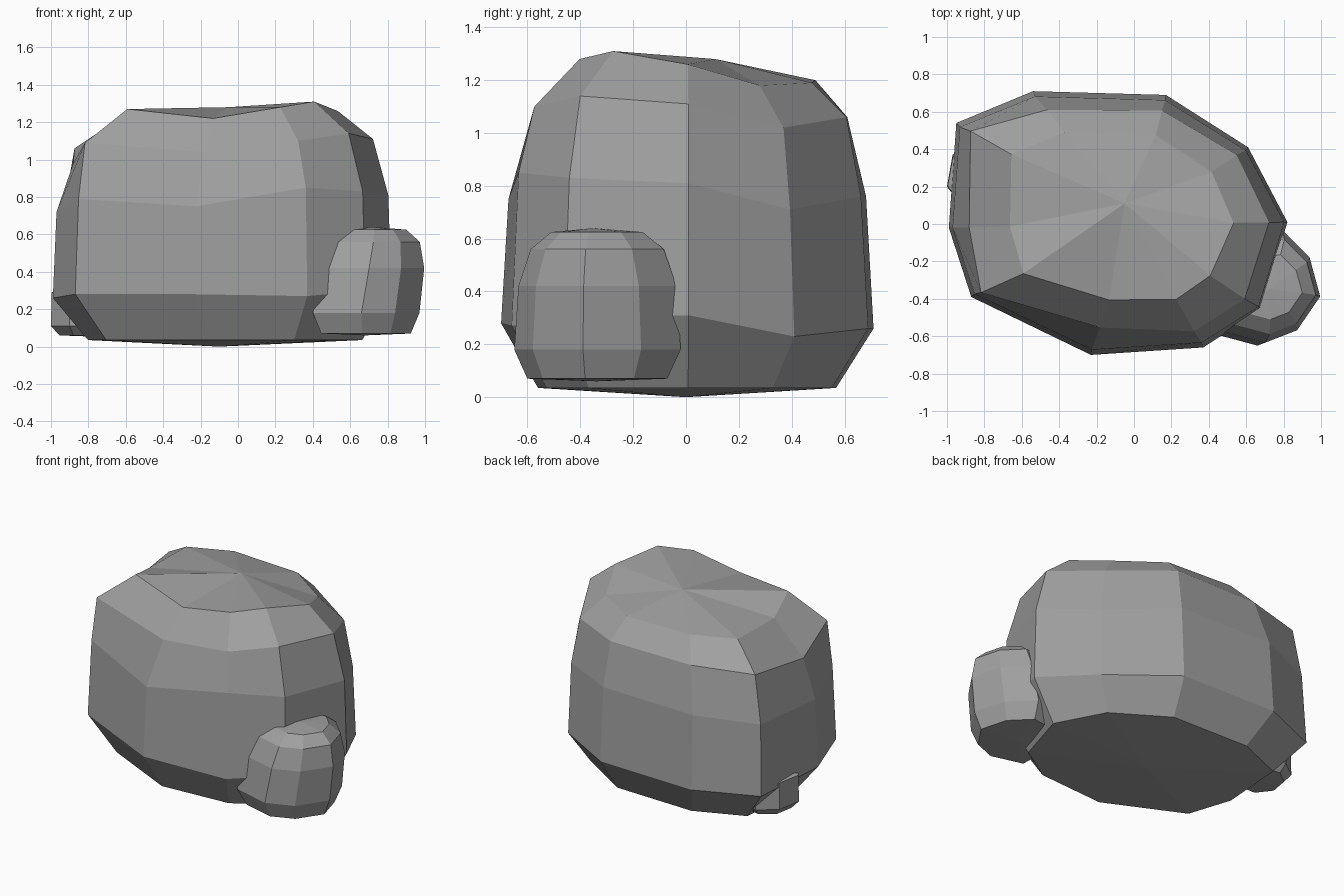
import bpy

cube = bpy.data.objects.get("Cube")
if cube:
    bpy.data.objects.remove(cube, do_unlink=True)

stone = bpy.data.materials.new("grey_stone")
stone.use_nodes = True
GREY = (0.35, 0.35, 0.35, 1)
stone.diffuse_color = GREY
stone.node_tree.nodes["Principled BSDF"].inputs["Base Color"].default_value = GREY


def build_rock(name, rings, bottom, top):
    """Skin stacked rings of points and close them with a fan at each end."""
    count = len(rings[0])
    verts = [point for ring in rings for point in ring] + [bottom, top]
    low, high = len(verts) - 2, len(verts) - 1
    last = (len(rings) - 1) * count
    faces = []
    for i in range(count):
        j = (i + 1) % count
        faces.append((low, j, i))
        faces.append((high, last + i, last + j))
        for r in range(len(rings) - 1):
            a, b = r * count, (r + 1) * count
            faces.append((a + i, a + j, b + j, b + i))
    mesh = bpy.data.meshes.new(name)
    mesh.from_pydata(verts, [], faces)
    mesh.materials.append(stone)
    obj = bpy.data.objects.new(name, mesh)
    bpy.context.collection.objects.link(obj)
    return obj


def scaled_ring(outline, centre, scale, z):
    """Outline is given as offsets from the rock's own centre."""
    return [(centre[0] + x * scale, centre[1] + y * scale, z) for x, y in outline]


# Large boulder: one column per corner
# x, y, low height, middle height, shoulder scale and height, crown scale and height
columns = [
    (-.87, -.39, .28, .79, .94, 1.09, .68, 1.27),
    (-.23, -.70, .28, .75, .79, 1.04, .58, 1.22),
    (.37, -.66, .27, .85, .87, 1.10, .61, 1.28),
    (.68, -.46, .30, .83, .87, 1.14, .60, 1.31),
    (.82, .01, .31, .81, .88, 1.11, .65, 1.26),
    (.61, .41, .23, .71, .90, 1.02, .68, 1.18),
    (.17, .69, .26, .76, .88, 1.06, .69, 1.19),
    (-.54, .71, .26, .76, .86, 1.06, .69, 1.20),
    (-.95, .54, .26, .74, .92, 1.06, .69, 1.20),
    (-.99, -.02, .26, .72, .89, .98, .67, 1.20),
]
base, low, middle, shoulder, crown = [], [], [], [], []
for x, y, z_low, z_mid, s_sh, z_sh, s_cr, z_cr in columns:
    base.append((x * .81, y * .80, .035))
    low.append((x, y, z_low))
    middle.append((x * .98, y * .96, z_mid))
    shoulder.append((x * s_sh, y * s_sh, z_sh))
    crown.append((x * s_cr, y * s_cr, z_cr))
build_rock("large_boulder", [base, low, middle, shoulder, crown],
           (-.1, 0, 0), (-.05, .11, 1.28))

# Small boulder leaning on the front corner
outline = [(-.28, -.24), (-.02, -.31), (.16, -.24), (.29, -.05),
           (.23, .17), (.08, .32), (-.18, .28), (-.28, .05)]
layers = [(.68, .84, .07), (.68, 1, .18), (.72, .95, .42), (.74, .8, .56), (.74, .55, .625)]
build_rock("small_boulder",
           [scaled_ring(outline, (x, -.34), s, z) for x, s, z in layers],
           (.68, -.34, .06), (.72, -.35, .64))

# Pebble mostly buried in the opposite side
outline = [(-.18, -.07), (-.15, .10), (-.03, .19), (.13, .16),
           (.17, -.07), (.07, -.2), (-.08, -.2)]
layers = [(.75, .06), (1, .11), (.98, .29), (.5, .33)]
pebble = build_rock("buried_pebble",
                    [list(reversed(scaled_ring(outline, (-.82, .27), s, z))) for s, z in layers],
                    (-.82, .27, .055), (-.82, .27, .33))
